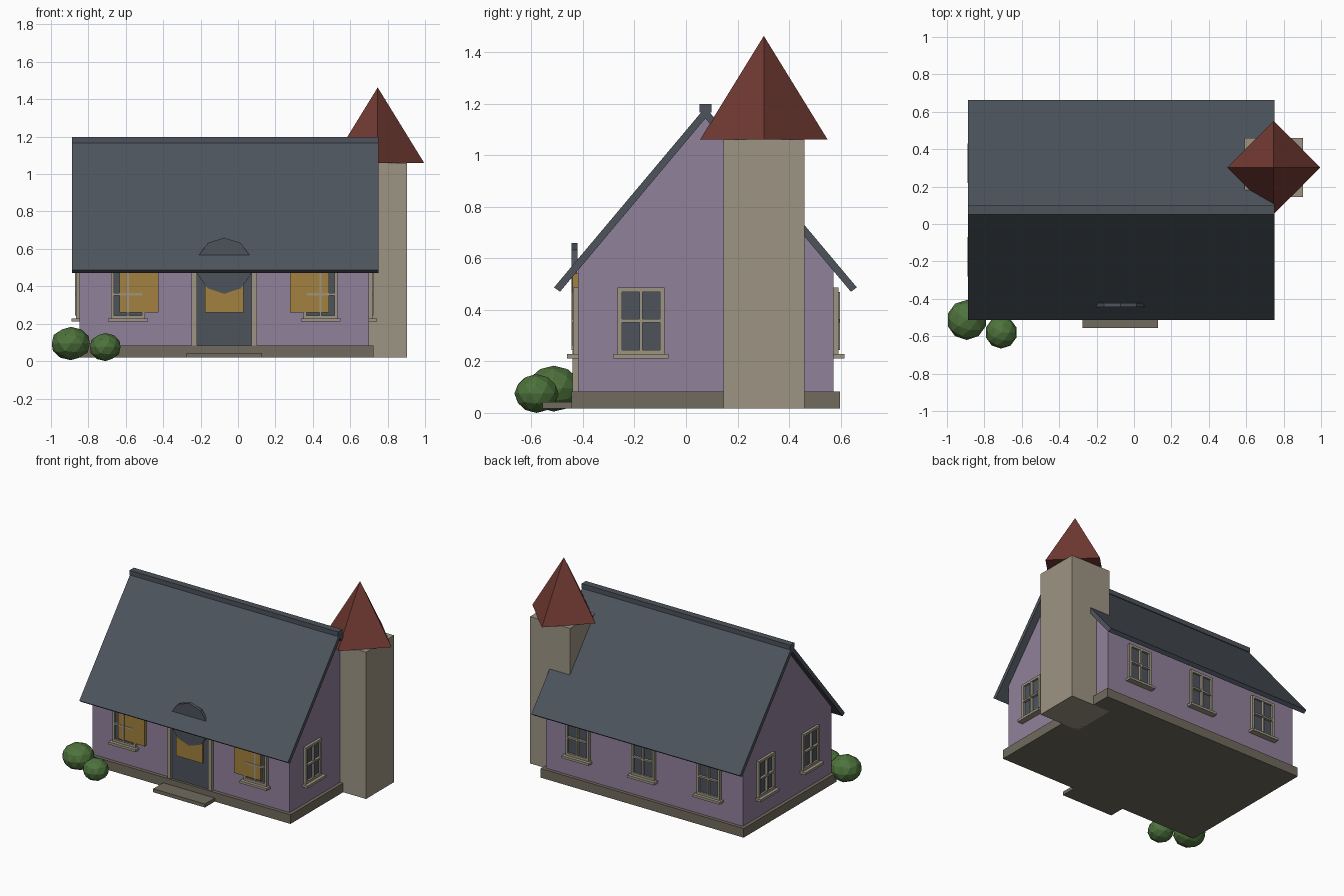
import bpy, bmesh, math
from mathutils import Matrix, Vector

cube = bpy.data.objects.get("Cube")
if cube:
    bpy.data.objects.remove(cube, do_unlink=True)


def material(name, r, g, b):
    m = bpy.data.materials.new(name)
    m.use_nodes = True
    m.diffuse_color = (r, g, b, 1)
    bsdf = m.node_tree.nodes["Principled BSDF"]
    bsdf.inputs["Base Color"].default_value = (r, g, b, 1)
    bsdf.inputs["Roughness"].default_value = 0.9
    return m


LILAC = material("lilac wall", 0.28, 0.22, 0.33)
SLATE = material("slate", 0.075, 0.088, 0.108)
STONE = material("pale stone", 0.34, 0.30, 0.23)
BASE = material("dark stone", 0.165, 0.145, 0.11)
OCHRE = material("ochre panel", 0.36, 0.22, 0.05)
RED = material("red tile", 0.17, 0.042, 0.032)
GREEN = material("leaf green", 0.075, 0.17, 0.045)

CX, CY = -0.0735, 0.0755      # house centre
X0, X1 = -0.847, 0.70         # outer wall faces
Y0, Y1 = -0.42, 0.573
GROUND, FLOOR = 0.018, 0.083


def finish(name, bm, *mats):
    bmesh.ops.recalc_face_normals(bm, faces=bm.faces)
    mesh = bpy.data.meshes.new(name)
    bm.to_mesh(mesh)
    bm.free()
    for m in mats:
        mesh.materials.append(m)
    ob = bpy.data.objects.new(name, mesh)
    bpy.context.collection.objects.link(ob)
    return ob


def add_box(bm, x, y, z, index=0):
    """Add a box from three (low, high) ranges."""
    size = [b - a for a, b in (x, y, z)]
    mid = [(a + b) / 2 for a, b in (x, y, z)]
    mat = Matrix.Translation(mid) @ Matrix.Diagonal((*size, 1))
    made = bmesh.ops.create_cube(bm, size=1, matrix=mat)
    for f in {f for v in made["verts"] for f in v.link_faces}:
        f.material_index = index


def box(name, x, y, z, mat):
    bm = bmesh.new()
    add_box(bm, x, y, z)
    return finish(name, bm, mat)


def extrude_x(name, profile, x0, x1, mat):
    """Extrude a (y, z) outline along x."""
    bm = bmesh.new()
    face = bm.faces.new([bm.verts.new((x0, y, z)) for y, z in profile])
    out = bmesh.ops.extrude_face_region(bm, geom=[face])
    moved = [g for g in out["geom"] if isinstance(g, bmesh.types.BMVert)]
    bmesh.ops.translate(bm, verts=moved, vec=(x1 - x0, 0, 0))
    return finish(name, bm, mat)


# Foundation, front step and walls with gables
box("foundation", (X0 - 0.024, X1 + 0.024), (Y0 - 0.025, Y1 + 0.024), (GROUND, FLOOR), BASE)
box("front_step", (CX - 0.203, CX + 0.203), (-0.556, Y0 - 0.02), (GROUND, 0.043), BASE)
extrude_x("walls", [(Y0, FLOOR), (Y1, FLOOR), (Y1, 0.553), (CY, 1.143), (Y0, 0.553)], X0, X1, LILAC)

# Roof slabs and ridge cap
half = [(0.5875, 0.487), (0.5645, 0.470)]
roof = [(CY - half[0][0], half[0][1]), (CY, 1.186), (CY + half[0][0], half[0][1]),
        (CY + half[1][0], half[1][1]), (CY, 1.143), (CY - half[1][0], half[1][1])]
extrude_x("roof", roof, -0.888, 0.75, SLATE)
box("ridge_cap", (-0.888, 0.75), (CY - 0.024, CY + 0.024), (1.165, 1.198), SLATE)

# Square tower and its four-sided spire
TX, TY = 0.747, 0.302
box("tower", (TX - 0.157, TX + 0.157), (TY - 0.157, TY + 0.157), (GROUND, 1.06), STONE)
bm = bmesh.new()
bmesh.ops.create_cone(bm, cap_ends=True, segments=4, radius1=0.248, radius2=0, depth=0.403,
                      matrix=Matrix.Translation((TX, TY, 1.2615)))
# turn the corners onto the axes if they are not there already
corner = max(bm.verts, key=lambda v: (v.co - Vector((TX, TY, v.co.z))).length).co
turn = -math.atan2(corner.y - TY, corner.x - TX)
bmesh.ops.rotate(bm, verts=bm.verts, cent=(TX, TY, 0), matrix=Matrix.Rotation(turn, 3, "Z"))
finish("tower_spire", bm, RED)


def window(name, x, y, angle):
    """Cross-barred window; local -y points out of the wall."""
    bm = bmesh.new()
    w, b, z0, z1 = 0.091, 0.017, 0.228, 0.487
    mid = (z0 + z1) / 2
    add_box(bm, (b - w, w - b), (-0.006, 0.002), (z0 + b, z1 - b), 1)
    for s in (-1, 1):
        add_box(bm, sorted((s * w, s * (w - b))), (-0.019, 0.002), (z0, z1))
    add_box(bm, (b - w, w - b), (-0.019, 0.002), (z0, z0 + b))
    add_box(bm, (b - w, w - b), (-0.019, 0.002), (z1 - b, z1))
    add_box(bm, (-0.006, 0.006), (-0.024, -0.004), (z0 + b, z1 - b))
    add_box(bm, (b - w, w - b), (-0.0235, -0.004), (mid - 0.006, mid + 0.006))
    add_box(bm, (-0.106, 0.106), (-0.042, 0.002), (0.211, z0))
    ob = finish(name, bm, STONE, SLATE)
    ob.location = (x, y, 0)
    ob.rotation_euler.z = angle


# Windows on all four walls
for side, s in (("right", -1), ("left", 1)):
    window("front_window_" + side, CX + s * 0.515, Y0, 0)
for label, s in (("right", -1), ("middle", 0), ("left", 1)):
    window("back_window_" + label, CX + s * 0.515, Y1, math.pi)
window("left_window", X1, CY - 0.25, math.pi / 2)
for label, s in (("front", -1), ("rear", 1)):
    window("right_window_" + label, X0, CY + s * 0.25, -math.pi / 2)

# Front door with stone jambs
box("door", (CX - 0.147, CX + 0.147), (Y0 - 0.008, Y0 + 0.002), (FLOOR, 0.52), SLATE)
for side, s in (("right", -1), ("left", 1)):
    xs = sorted((CX + s * 0.147, CX + s * 0.174))
    box("door_jamb_" + side, xs, (Y0 - 0.02, Y0 + 0.002), (FLOOR, 0.52), STONE)

# Ochre panels on the front, and the round plaque rising through the roof
for label, s in (("right", -1), ("middle", 0), ("left", 1)):
    px = CX + s * 0.455
    box("front_panel_" + label, (px - 0.104, px + 0.104), (Y0 - 0.021, Y0 + 0.002), (0.26, 0.54), OCHRE)
bm = bmesh.new()
place = Matrix.Translation((CX, Y0 - 0.0125, 0.51)) @ Matrix.Rotation(math.pi / 2, 4, "X")
bmesh.ops.create_cone(bm, cap_ends=True, segments=10, radius1=0.15, radius2=0.15, depth=0.022,
                      matrix=place @ Matrix.Rotation(math.pi / 2, 4, "Z"))
top = max(bm.verts, key=lambda v: v.co.z).co
bmesh.ops.rotate(bm, verts=bm.verts, cent=(CX, 0, 0.51),
                 matrix=Matrix.Rotation(math.atan2(CX - top.x, top.z - 0.51), 3, "Y"))
finish("door_plaque", bm, SLATE)

# Bushes by the front corner
for name, centre, r, h in (("bush_large", (-0.894, -0.513, 0.094), 0.107, 0.089),
                           ("bush_small", (-0.710, -0.580, 0.075), 0.086, 0.075)):
    bm = bmesh.new()
    bmesh.ops.create_icosphere(bm, subdivisions=2, radius=1,
                               matrix=Matrix.Translation(centre) @ Matrix.Diagonal((r, r, h, 1)))
    finish(name, bm, GREEN)
